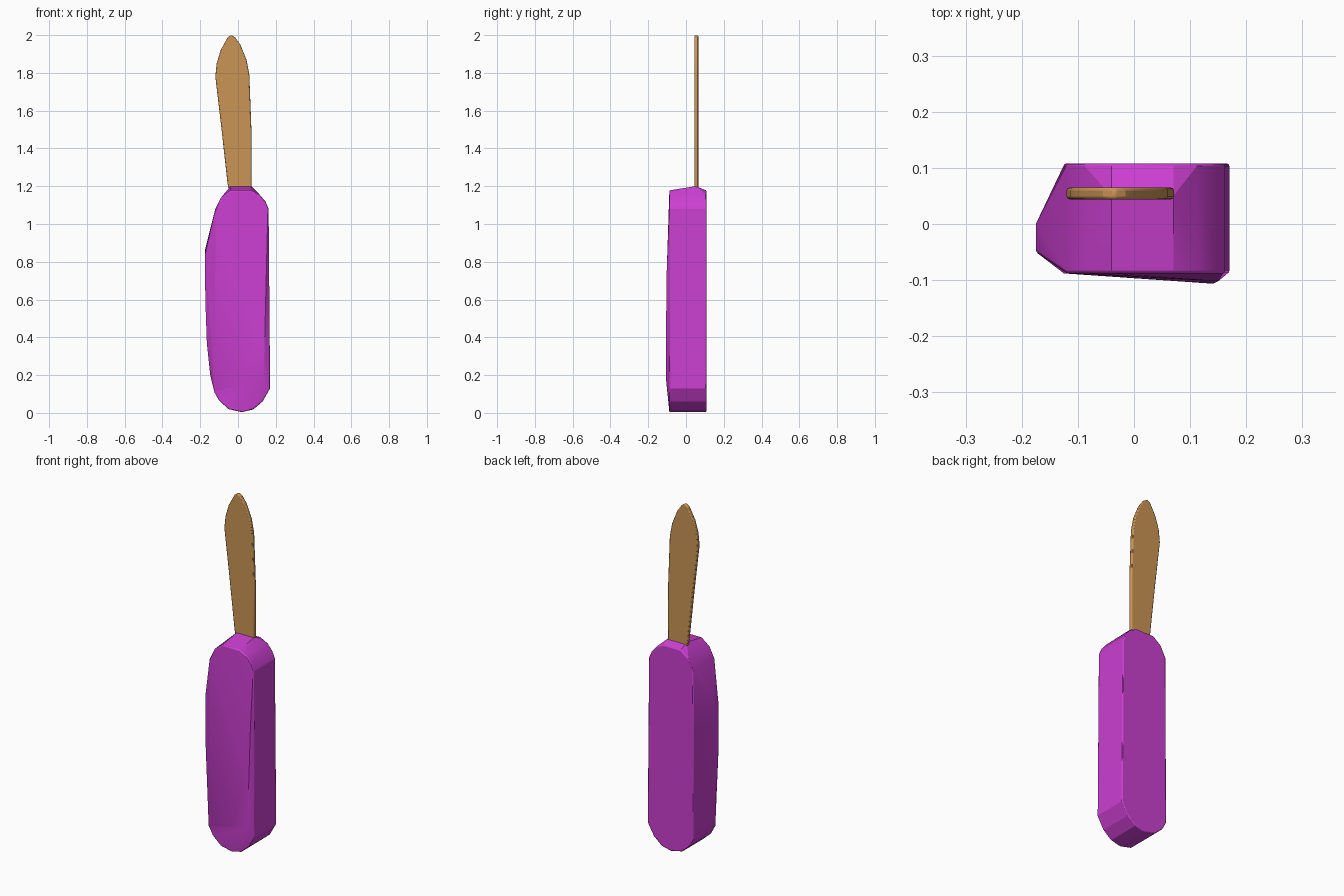
import bpy, bmesh, math

if "Cube" in bpy.data.objects:
    bpy.data.objects.remove(bpy.data.objects["Cube"])


def material(name, color):
    m = bpy.data.materials.new(name)
    m.use_nodes = True
    m.diffuse_color = color
    bsdf = m.node_tree.nodes["Principled BSDF"]
    bsdf.inputs["Base Color"].default_value = color
    bsdf.inputs["Roughness"].default_value = 0.7
    return m


def finish(name, bm, mat, bevel, angle):
    """Turn a bmesh into a bevelled object with sharp edges kept."""
    bmesh.ops.recalc_face_normals(bm, faces=bm.faces)
    mesh = bpy.data.meshes.new(name)
    bm.to_mesh(mesh)
    bm.free()
    mesh.materials.append(mat)
    ob = bpy.data.objects.new(name, mesh)
    bpy.context.collection.objects.link(ob)
    mod = ob.modifiers.new("soft_edges", 'BEVEL')
    mod.width, mod.segments = bevel, 2
    mod.limit_method, mod.angle_limit = 'ANGLE', math.radians(angle)
    bpy.ops.object.select_all(action='DESELECT')
    ob.select_set(True)
    bpy.context.view_layer.objects.active = ob
    bpy.ops.object.shade_smooth_by_angle(angle=math.radians(20))
    return ob


purple = material("purple", (0.60, 0.05, 0.64, 1))
tan = material("tan", (0.60, 0.30, 0.09, 1))

# Handle: convex block stretched over a back outline, a front outline,
# a raised left ridge and a slightly higher crown
top = [(0.162, 1.08), (0.145, 1.12), (0.115, 1.155), (0.07, 1.178),
       (-0.04, 1.178), (-0.09, 1.14), (-0.12, 1.08)]
bottom = [(-0.125, 0.11), (-0.10, 0.065), (-0.05, 0.02), (0.02, 0.004),
          (0.08, 0.018), (0.13, 0.06), (0.17, 0.13)]
points = [(x, 0.108, z) for x, z in top + bottom]
points += [(x, -0.088, z) for x, z in top + bottom]
points += [(-0.04, 0.05, 1.2), (0.07, 0.05, 1.2)]
points += [(-0.175, 0.0, 0.86), (-0.175, -0.05, 0.83), (-0.173, -0.05, 0.6),
           (-0.165, -0.045, 0.37), (-0.147, -0.05, 0.2)]
points += [(0.135, -0.106, 0.18), (0.142, -0.106, 0.42), (0.15, -0.102, 0.75)]
bm = bmesh.new()
for p in points:
    bm.verts.new(p)
hull = bmesh.ops.convex_hull(bm, input=bm.verts)
loose = [v for v in bm.verts if not v.link_faces]
bmesh.ops.delete(bm, geom=loose, context='VERTS')
bmesh.ops.dissolve_limit(bm, angle_limit=math.radians(1),
                         verts=bm.verts, edges=bm.edges)
finish("handle", bm, purple, 0.005, 40)

# Blade: thin leaf-shaped plate set near the back of the handle
blade = [(-0.05, 1.185), (0.071, 1.185), (0.071, 1.5), (0.06, 1.79),
         (0.045, 1.87), (0.012, 1.95), (-0.015, 1.988), (-0.035, 2.0),
         (-0.055, 1.988), (-0.092, 1.92), (-0.113, 1.85), (-0.12, 1.78),
         (-0.087, 1.5), (-0.056, 1.22)]
bm = bmesh.new()
face = bm.faces.new([bm.verts.new((x, 0.044, z)) for x, z in blade])
ext = bmesh.ops.extrude_face_region(bm, geom=[face], use_keep_orig=True)
bmesh.ops.translate(bm, vec=(0, 0.021, 0),
                    verts=[v for v in ext["geom"]
                           if isinstance(v, bmesh.types.BMVert)])
finish("blade", bm, tan, 0.005, 50)
